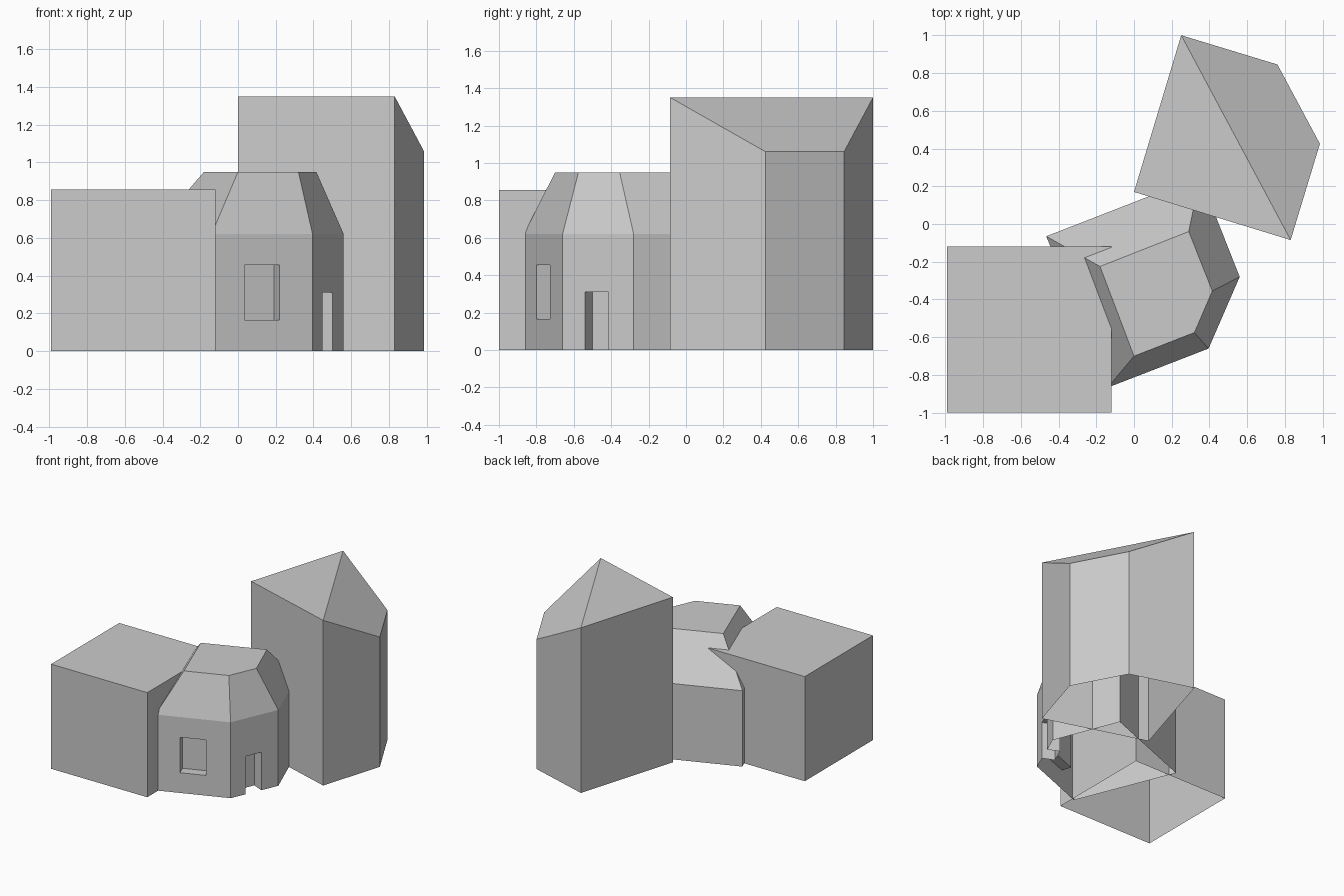
import bpy
import bmesh
import math
from mathutils import Matrix, Vector

if "Cube" in bpy.data.objects:
    bpy.data.objects.remove(bpy.data.objects["Cube"])

stone = bpy.data.materials.new("stone_grey")
stone.diffuse_color = (0.6, 0.6, 0.6, 1)
stone.use_nodes = True
stone.node_tree.nodes["Principled BSDF"].inputs["Base Color"].default_value = stone.diffuse_color


def make_object(name, bm):
    bmesh.ops.recalc_face_normals(bm, faces=bm.faces)
    mesh = bpy.data.meshes.new(name)
    bm.to_mesh(mesh)
    bm.free()
    mesh.materials.append(stone)
    obj = bpy.data.objects.new(name, mesh)
    bpy.context.collection.objects.link(obj)
    return obj


def prism(name, base, top_heights, roof):
    """Closed walls over a ground plan; roof lists the cap faces by corner index."""
    bm = bmesh.new()
    low = [bm.verts.new((x, y, 0)) for x, y in base]
    high = [bm.verts.new((x, y, z)) for (x, y), z in zip(base, top_heights)]
    bm.faces.new(low)
    n = len(base)
    for i in range(n):
        j = (i + 1) % n
        bm.faces.new((low[i], low[j], high[j], high[i]))
    for face in roof:
        bm.faces.new([high[i] for i in face])
    return make_object(name, bm)


def open_bottom(obj):
    """Remove the faces that lie on the ground."""
    bm = bmesh.new()
    bm.from_mesh(obj.data)
    floor = [f for f in bm.faces if all(v.co.z < 0.001 for v in f.verts)]
    bmesh.ops.delete(bm, geom=floor, context='FACES')
    bm.to_mesh(obj.data)
    bm.free()


def recess(target, name, a, b, z0, z1, depth):
    """Cut a recess into the wall running through plan points a and b."""
    a, b = Vector(a), Vector(b)
    along = b - a
    mid = (a + b) / 2
    bm = bmesh.new()
    place = (Matrix.Translation((mid.x, mid.y, (z0 + z1) / 2))
             @ Matrix.Rotation(math.atan2(along.y, along.x), 4, 'Z')
             @ Matrix.Diagonal((along.length, depth * 2, z1 - z0, 1)))
    bmesh.ops.create_cube(bm, size=1, matrix=place)
    cutter = make_object(name, bm)
    mod = target.modifiers.new(name, 'BOOLEAN')
    mod.operation = 'DIFFERENCE'
    mod.solver = 'EXACT'
    mod.object = cutter
    bpy.context.view_layer.objects.active = target
    bpy.ops.object.modifier_apply(modifier=name)
    bpy.data.objects.remove(cutter)


# Plain block wing
block = prism("block_wing",
              [(-0.99, -1), (-0.12, -1), (-0.12, -0.12), (-0.99, -0.12)],
              [0.855] * 4, [(0, 1, 2, 3)])

# Tall tower: one chamfered corner, flat half and sloping half of the roof
tower = prism("tower",
              [(0, 0.17), (0.83, -0.085), (0.985, 0.425), (0.76, 0.845), (0.25, 1.0)],
              [1.35, 1.35, 1.06, 1.06, 1.35], [(0, 1, 4), (1, 2, 3, 4)])

# House: chamfered square plan with a tapering roof
eave = [(-0.14, -0.867), (0.395, -0.66), (0.56, -0.28), (0.35, 0.252), (-0.465, -0.065)]
crown = [(0, -0.70), (0.32, -0.575), (0.415, -0.355), (0.29, -0.04), (-0.18, -0.225)]
bm = bmesh.new()
rings = [[bm.verts.new((x, y, z)) for x, y in pts]
         for pts, z in ((eave, 0), (eave, 0.62), (crown, 0.95))]
bm.faces.new(rings[0])
bm.faces.new(rings[2])
for lower, upper in zip(rings, rings[1:]):
    for i in range(5):
        j = (i + 1) % 5
        bm.faces.new((lower[i], lower[j], upper[j], upper[i]))
house = make_object("house", bm)


def on_wall(p, q, axis, value):
    """Plan point on wall p-q at the given x (axis 0) or y (axis 1)."""
    return Vector(p).lerp(Vector(q), (value - p[axis]) / (q[axis] - p[axis]))


# Window and doorway recesses
recess(house, "window_cutter", on_wall(eave[0], eave[1], 0, 0.035),
       on_wall(eave[0], eave[1], 0, 0.22), 0.165, 0.455, 0.08)
recess(house, "door_cutter", on_wall(eave[1], eave[2], 1, -0.54),
       on_wall(eave[1], eave[2], 1, -0.415), -0.1, 0.31, 0.1)

for obj in (block, tower, house):
    open_bottom(obj)
